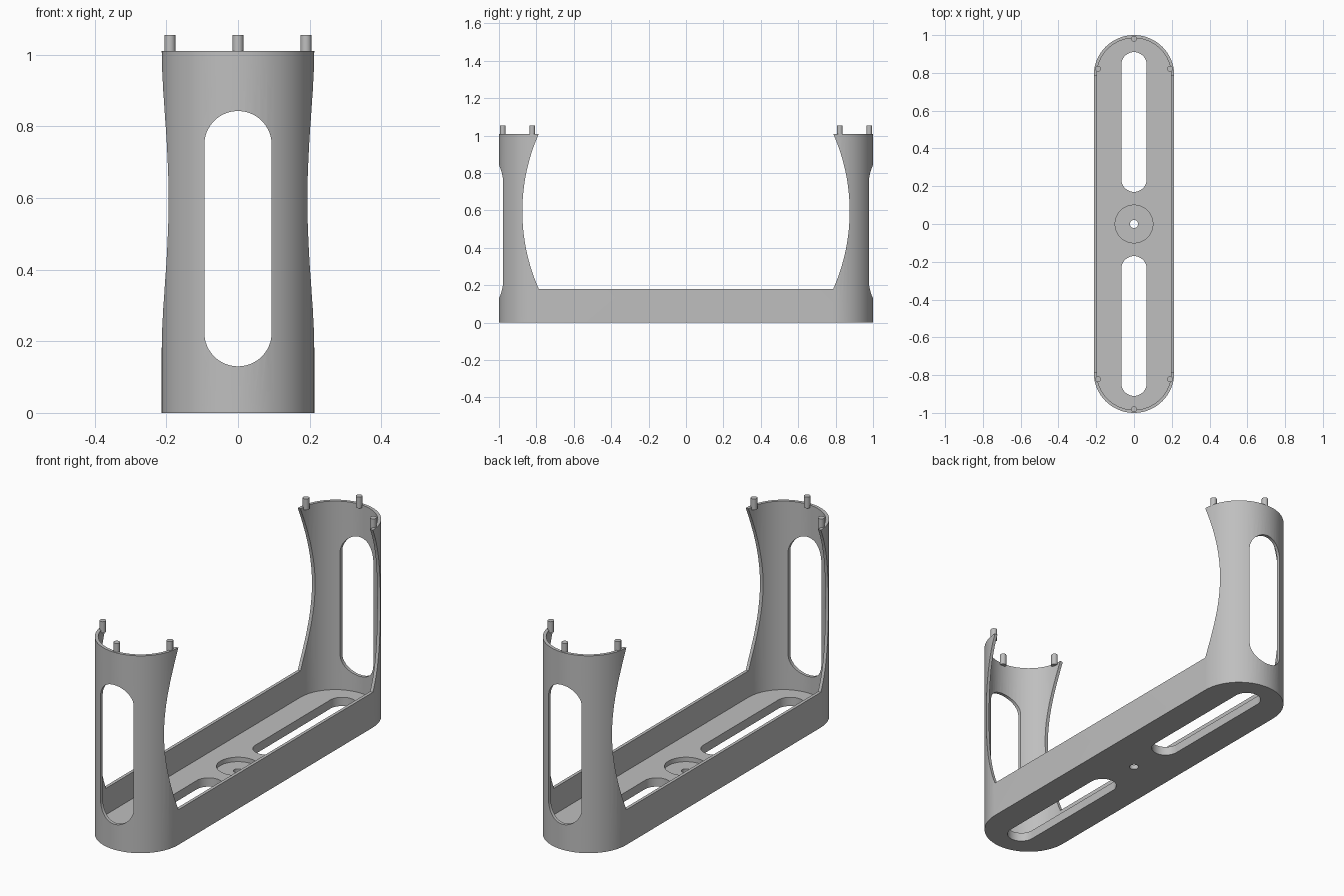
import bpy, bmesh, math

if "Cube" in bpy.data.objects:
    bpy.data.objects.remove(bpy.data.objects["Cube"])

grey = bpy.data.materials.new("light_grey")
grey.diffuse_color = (0.52, 0.52, 0.52, 1)
grey.use_nodes = True
grey.node_tree.nodes["Principled BSDF"].inputs["Base Color"].default_value = grey.diffuse_color

R, YC, WALL, FLOOR, RIM, TOP = 0.213, 0.787, 0.016, 0.045, 0.18, 1.01


def prism(name, pts, lo, hi, to3d):
    """Extrude a 2D outline from lo to hi; to3d maps (u, v, w) to xyz."""
    bm = bmesh.new()
    a = [bm.verts.new(to3d(u, v, lo)) for u, v in pts]
    b = [bm.verts.new(to3d(u, v, hi)) for u, v in pts]
    n = len(pts)
    bm.faces.new(a)
    bm.faces.new(b)
    for i in range(n):
        j = (i + 1) % n
        bm.faces.new((a[i], a[j], b[j], b[i]))
    bmesh.ops.recalc_face_normals(bm, faces=bm.faces)
    me = bpy.data.meshes.new(name)
    bm.to_mesh(me)
    bm.free()
    me.materials.append(grey)
    ob = bpy.data.objects.new(name, me)
    bpy.context.collection.objects.link(ob)
    return ob


def stadium(r, lo, hi, n=32):
    """Upright slot outline: half circles of radius r, ends at v = lo and hi."""
    top = [(r * math.cos(math.pi * i / n), hi - r + r * math.sin(math.pi * i / n)) for i in range(n + 1)]
    bot = [(-r * math.cos(math.pi * i / n), lo + r - r * math.sin(math.pi * i / n)) for i in range(n + 1)]
    return top + bot


def circle(r, n=48):
    return [(r * math.cos(2 * math.pi * i / n), r * math.sin(2 * math.pi * i / n)) for i in range(n)]


def along_z(u, v, w): return (u, v, w)
def along_y(u, v, w): return (u, w, v)
def along_x(u, v, w): return (w, u, v)


def smooth(ob):
    bpy.ops.object.select_all(action='DESELECT')
    ob.select_set(True)
    bpy.context.view_layer.objects.active = ob
    bpy.ops.object.shade_smooth_by_angle(angle=math.radians(30))


# Solid outer body
frame = prism("cradle_frame", stadium(R, -1, 1), 0, TOP, along_z)

# Bowed side opening, leaving the low side walls and the two end columns
mid, half, sag = (RIM + TOP) / 2, (TOP - RIM) / 2, 0.088
rad = (half ** 2 + sag ** 2) / (2 * sag)
arc = []
for i in range(33):
    z = RIM + (TOP - RIM) * i / 32
    arc.append((YC + sag - rad + math.sqrt(rad ** 2 - (z - mid) ** 2), z))
opening = arc + [(YC, 1.2), (-YC, 1.2)] + [(-y, z) for y, z in reversed(arc)]

cutters = [
    prism("cut_inside", stadium(R - WALL, -1 + WALL, 1 - WALL), FLOOR, 1.3, along_z),
    prism("cut_sides", opening, -0.5, 0.5, along_x),
    prism("cut_end_windows", stadium(0.094, 0.13, 0.843), -1.3, 1.3, along_y),
    prism("cut_floor_slot_back", stadium(0.067, 0.17, 0.91), -0.1, 0.1, along_z),
    prism("cut_floor_slot_front", stadium(0.067, -0.91, -0.17), -0.1, 0.1, along_z),
    prism("cut_recess", circle(0.1), 0.022, 0.1, along_z),
    prism("cut_screw_hole", circle(0.022, 24), -0.1, 0.1, along_z),
]
bpy.context.view_layer.objects.active = frame
for c in cutters:
    c.hide_render = True
    m = frame.modifiers.new(c.name, 'BOOLEAN')
    m.operation, m.solver, m.object = 'DIFFERENCE', 'EXACT', c
    bpy.ops.object.modifier_apply(modifier=m.name)
for c in cutters:
    bpy.data.objects.remove(c)
smooth(frame)

# Locating pegs on the column tops
for side, s in (("front", -1), ("back", 1)):
    for pos, x, y in (("left", -0.19, 0.822), ("middle", 0, 0.98), ("right", 0.19, 0.822)):
        peg = prism(f"{side}_{pos}_peg", [(x + u, s * y + v) for u, v in circle(0.0155, 20)],
                    0.998, 1.055, along_z)
        smooth(peg)
